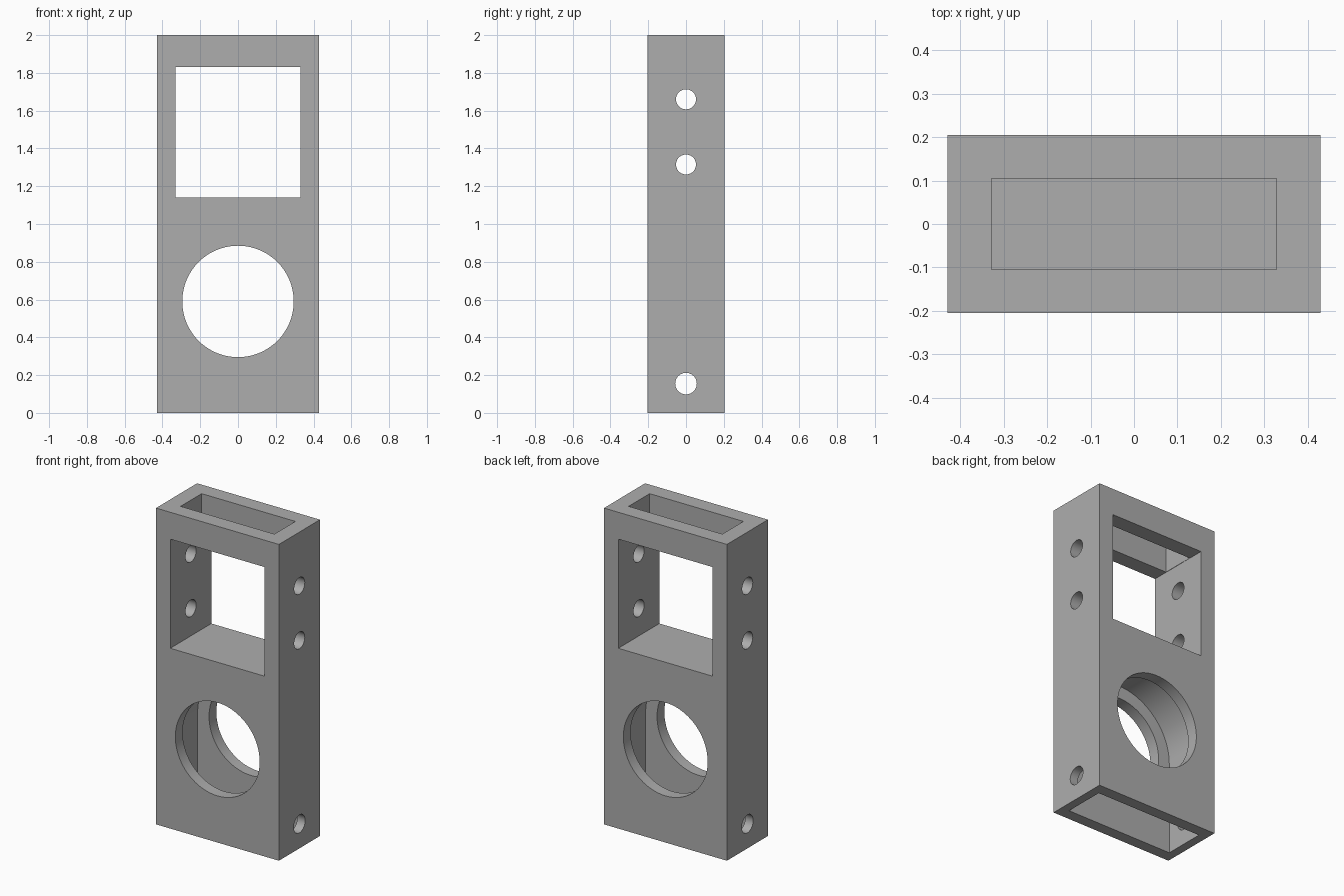
import bpy, bmesh, math
from mathutils import Matrix

if "Cube" in bpy.data.objects:
    bpy.data.objects.remove(bpy.data.objects["Cube"])

# single flat colour
grey = bpy.data.materials.new("plain_grey")
grey.diffuse_color = (0.42, 0.42, 0.42, 1)
grey.use_nodes = True
grey.node_tree.nodes["Principled BSDF"].inputs["Base Color"].default_value = grey.diffuse_color


def finish(name, bm):
    bmesh.ops.recalc_face_normals(bm, faces=bm.faces)
    me = bpy.data.meshes.new(name)
    bm.to_mesh(me)
    bm.free()
    me.materials.append(grey)
    ob = bpy.data.objects.new(name, me)
    bpy.context.collection.objects.link(ob)
    return ob


def box(name, hx, hy, z0, z1):
    bm = bmesh.new()
    m = Matrix.Translation((0, 0, (z0 + z1) / 2)) @ Matrix.Diagonal((2 * hx, 2 * hy, z1 - z0, 1))
    bmesh.ops.create_cube(bm, size=1, matrix=m)
    return finish(name, bm)


def bore(name, axis, z, r, length, segments):
    bm = bmesh.new()
    m = Matrix.Translation((0, 0, z)) @ Matrix.Rotation(math.pi / 2, 4, axis)
    bmesh.ops.create_cone(bm, cap_ends=True, segments=segments, radius1=r, radius2=r,
                          depth=length, matrix=m)
    return finish(name, bm)


def arch(name, r, hy, z0, zc, steps=40):
    # straight-sided pocket with a half-round top, extruded along y
    pts = [(-r, z0), (r, z0)]
    pts += [(r * math.cos(math.pi * i / steps), zc + r * math.sin(math.pi * i / steps))
            for i in range(steps + 1)]
    bm = bmesh.new()
    face = bm.faces.new([bm.verts.new((x, -hy, z)) for x, z in pts])
    ext = bmesh.ops.extrude_face_region(bm, geom=[face])
    verts = [g for g in ext["geom"] if isinstance(g, bmesh.types.BMVert)]
    bmesh.ops.translate(bm, verts=verts, vec=(0, 2 * hy, 0))
    return finish(name, bm)


# outer block
body = box("housing", 0.43, 0.205, 0, 2)

cutters = [
    box("window_cutter", 0.33, 0.5, 1.14, 1.83),         # square window
    box("top_slot_cutter", 0.328, 0.105, 1.7, 2.2),      # slot in the top
    arch("lower_pocket_cutter", 0.375, 0.132, -0.2, 0.59),  # pocket open below
    bore("round_opening_cutter", 'X', 0.59, 0.295, 1, 80),  # round opening
]
# cross holes through both sides
for z, r in ((1.66, 0.053), (1.315, 0.053), (0.155, 0.057)):
    cutters.append(bore("side_hole_cutter", 'Y', z, r, 2, 40))

for c in cutters:
    c.hide_render = True
    mod = body.modifiers.new(c.name, 'BOOLEAN')
    mod.operation = 'DIFFERENCE'
    mod.solver = 'EXACT'
    mod.object = c

# apply the cuts and drop the cutters
bpy.context.view_layer.update()
dg = bpy.context.evaluated_depsgraph_get()
mesh = bpy.data.meshes.new_from_object(body.evaluated_get(dg))
body.modifiers.clear()
body.data = mesh
for c in cutters:
    bpy.data.objects.remove(c)
mesh.materials.clear()
mesh.materials.append(grey)

# smooth bores, sharp edges
bpy.context.view_layer.objects.active = body
body.select_set(True)
bpy.ops.object.shade_smooth_by_angle(angle=math.radians(30))
